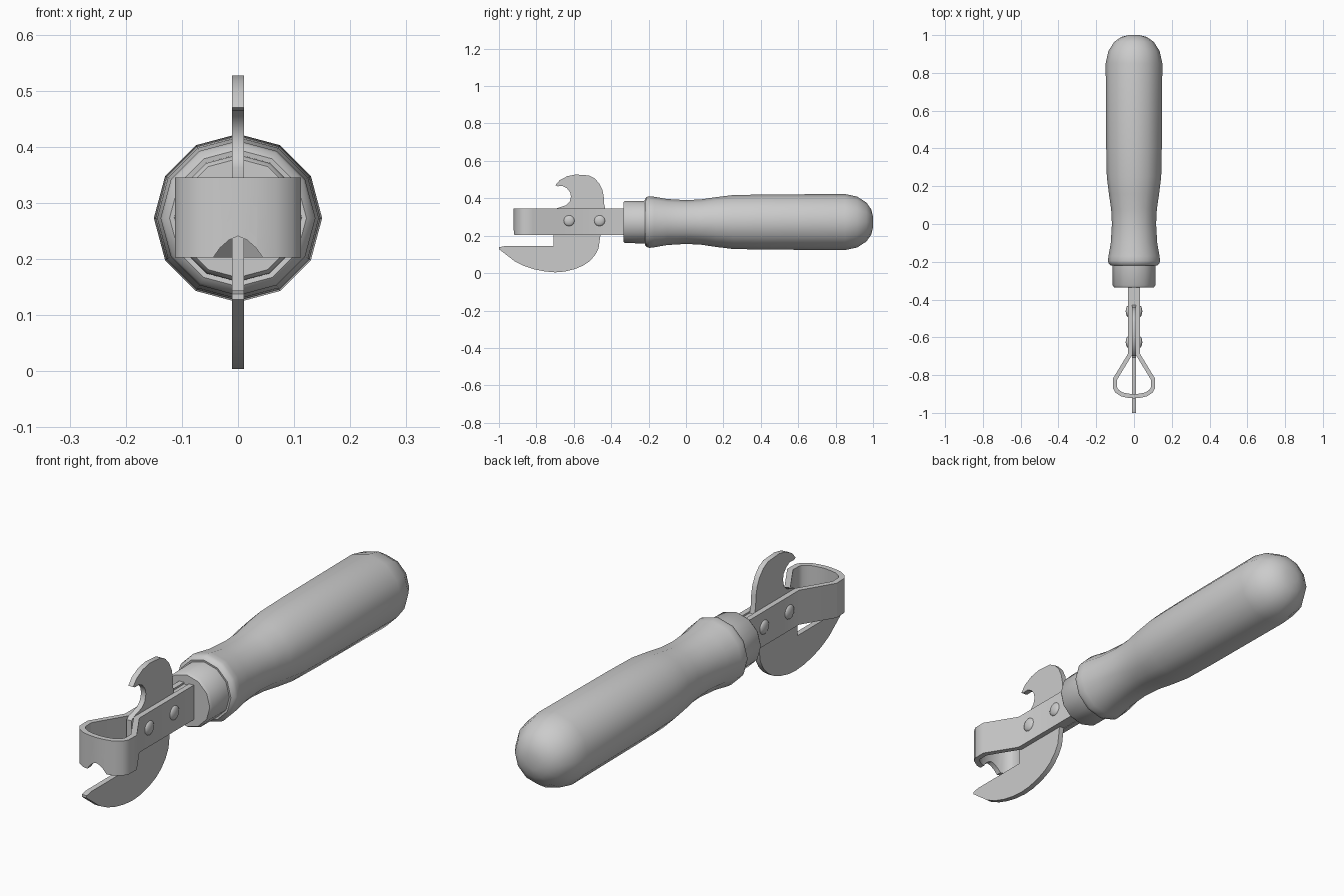
import bpy, bmesh, math
from mathutils import Vector, Matrix

if "Cube" in bpy.data.objects:
    bpy.data.objects.remove(bpy.data.objects["Cube"])

ZC = 0.273  # height of the handle axis


def finish(name, bm, angle=40):
    bmesh.ops.recalc_face_normals(bm, faces=bm.faces)
    me = bpy.data.meshes.new(name)
    bm.to_mesh(me)
    bm.free()
    ob = bpy.data.objects.new(name, me)
    bpy.context.collection.objects.link(ob)
    bpy.ops.object.select_all(action='DESELECT')
    ob.select_set(True)
    bpy.context.view_layer.objects.active = ob
    if angle:
        bpy.ops.object.shade_smooth_by_angle(angle=math.radians(angle))
    return ob


def lathe(name, profile, n=12):
    """Revolve (y, radius) points about the handle axis, capping both ends."""
    bm = bmesh.new()
    rings = []
    for y, r in profile:
        rings.append([bm.verts.new((r * math.cos(2 * math.pi * i / n), y,
                                    ZC + r * math.sin(2 * math.pi * i / n)))
                      for i in range(n)])
    for a, b in zip(rings, rings[1:]):
        for i in range(n):
            j = (i + 1) % n
            bm.faces.new((a[i], a[j], b[j], b[i]))
    bm.faces.new(rings[0])
    bm.faces.new(rings[-1])
    return finish(name, bm)


def prism(name, points, offset, angle=30):
    """Extrude a closed outline of 3D points by an offset vector."""
    bm = bmesh.new()
    a = [bm.verts.new(p) for p in points]
    b = [bm.verts.new(Vector(p) + Vector(offset)) for p in points]
    bm.faces.new(a)
    bm.faces.new(b)
    for i in range(len(a)):
        j = (i + 1) % len(a)
        bm.faces.new((a[i], a[j], b[j], b[i]))
    return finish(name, bm, angle)


# Wooden handle and metal ferrule
lathe("handle", [(-0.215, 0.09), (-0.22, 0.122), (-0.21, 0.134), (-0.195, 0.138),
                 (-0.17, 0.135), (-0.1, 0.123), (0.0, 0.117), (0.08, 0.121),
                 (0.16, 0.133), (0.25, 0.144), (0.4, 0.147), (0.85, 0.15),
                 (0.915, 0.136), (0.965, 0.104), (0.99, 0.068), (1.0, 0.03)])
lathe("ferrule", [(-0.335, 0.08), (-0.335, 0.106), (-0.325, 0.113), (-0.2, 0.114)])

# Flat blade: can hook above, cutting blade below, tang running into the ferrule
blade = [(-1.0, 0.128), (-0.917, 0.064), (-0.865, 0.038), (-0.81, 0.02),
         (-0.755, 0.009), (-0.70, 0.004), (-0.65, 0.008), (-0.596, 0.021),
         (-0.55, 0.04), (-0.515, 0.064), (-0.487, 0.095), (-0.468, 0.13),
         (-0.457, 0.205), (-0.3, 0.205), (-0.3, 0.338), (-0.43, 0.338),
         (-0.437, 0.365), (-0.44, 0.41), (-0.447, 0.445), (-0.463, 0.478),
         (-0.488, 0.506), (-0.518, 0.522), (-0.59, 0.527), (-0.635, 0.518),
         (-0.675, 0.497), (-0.698, 0.47), (-0.685, 0.464), (-0.66, 0.466),
         (-0.637, 0.454), (-0.62, 0.433), (-0.615, 0.41), (-0.622, 0.382),
         (-0.64, 0.363), (-0.695, 0.345), (-0.709, 0.335), (-0.709, 0.144),
         (-0.97, 0.144), (-1.0, 0.138)]
prism("blade", [(-0.011, y, z) for y, z in blade], (0.022, 0, 0))

# Bent strap: one ribbon hugging both sides of the blade and looping at the front
half = [(0.022, -0.3), (0.022, -0.692), (0.101, -0.822), (0.100, -0.868),
        (0.090, -0.885), (0.064, -0.902), (0.033, -0.909)]
path = [Vector(p) for p in half] + [Vector((0, -0.912))] + \
       [Vector((-x, y)) for x, y in reversed(half)]


def offset_path(pts, d):
    out = []
    for i, p in enumerate(pts):
        t1 = (p - pts[i - 1]).normalized() if i else (pts[1] - p).normalized()
        t2 = (pts[i + 1] - p).normalized() if i < len(pts) - 1 else t1
        n1, n2 = Vector((-t1.y, t1.x)), Vector((-t2.y, t2.x))
        m = (n1 + n2).normalized()
        out.append(p + m * d / m.dot(n1))
    return out


ring = offset_path(path, 0.011) + offset_path(path, -0.011)[::-1]
strap = prism("strap", [(p.x, p.y, 0.203) for p in ring], (0, 0, 0.142), 0)

# Arched notch in the lower front edge of the strap
arch = [(-0.046, 0.19), (-0.044, 0.203), (-0.032, 0.22), (-0.016, 0.234), (0, 0.241),
        (0.016, 0.234), (0.032, 0.22), (0.044, 0.203), (0.046, 0.19)]
cutter = prism("notch_cutter", [(x, -1.0, z) for x, z in arch], (0, 0.15, 0), 0)
cutter.hide_render = True
mod = strap.modifiers.new("notch", 'BOOLEAN')
mod.operation, mod.object, mod.solver = 'DIFFERENCE', cutter, 'EXACT'
bpy.ops.object.select_all(action='DESELECT')
strap.select_set(True)
bpy.context.view_layer.objects.active = strap
bpy.ops.object.modifier_apply(modifier=mod.name)
bpy.data.objects.remove(cutter)
bpy.ops.object.shade_smooth_by_angle(angle=math.radians(40))

# Domed rivet heads on both sides
for y in (-0.625, -0.462):
    for side in (-1, 1):
        bm = bmesh.new()
        bmesh.ops.create_uvsphere(
            bm, u_segments=12, v_segments=8, radius=1,
            matrix=Matrix.Translation((side * 0.031, y, 0.28))
            @ Matrix.Diagonal((0.013, 0.03, 0.03, 1))
            @ Matrix.Rotation(math.pi / 2, 4, 'Y'))
        finish("rivet", bm, 60)
